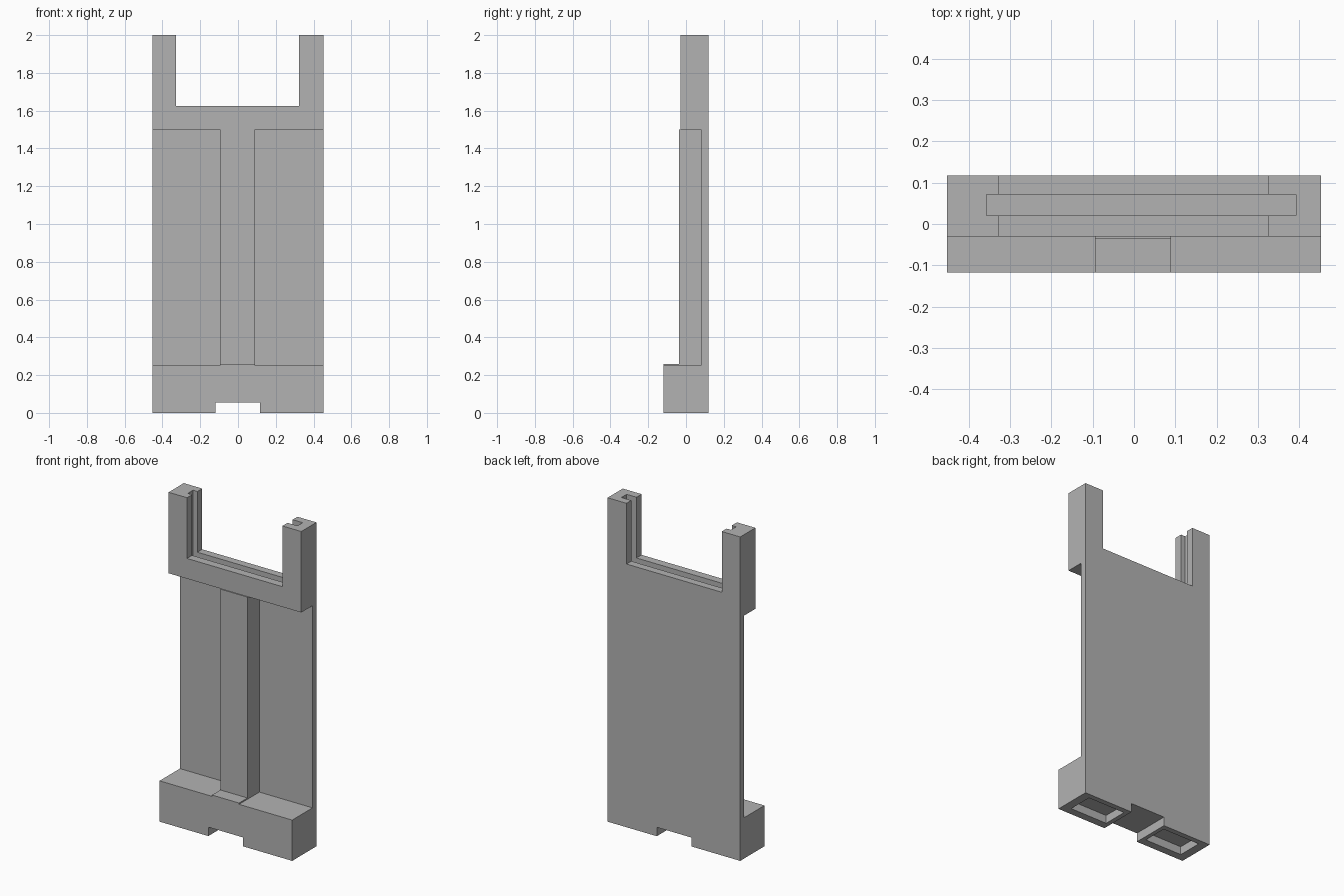
import bpy
import bmesh
from mathutils import Vector

cube = bpy.data.objects.get("Cube")
if cube:
    bpy.data.objects.remove(cube, do_unlink=True)

grey = bpy.data.materials.new("plain grey")
grey.use_nodes = True
colour = (0.45, 0.45, 0.45, 1)
grey.diffuse_color = colour
grey.node_tree.nodes["Principled BSDF"].inputs["Base Color"].default_value = colour


def box(name, x, y, z):
    """Box spanning the (low, high) pairs on each axis."""
    bm = bmesh.new()
    bmesh.ops.create_cube(bm, size=1)
    for v in bm.verts:
        v.co = Vector(r[0] if c < 0 else r[1] for c, r in zip(v.co, (x, y, z)))
    mesh = bpy.data.meshes.new(name)
    bm.to_mesh(mesh)
    bm.free()
    mesh.materials.append(grey)
    obj = bpy.data.objects.new(name, mesh)
    bpy.context.collection.objects.link(obj)
    return obj


def combine(target, tool, operation):
    mod = target.modifiers.new(tool.name, "BOOLEAN")
    mod.operation = operation
    mod.solver = "EXACT"
    mod.object = tool
    bpy.context.view_layer.objects.active = target
    bpy.ops.object.modifier_apply(modifier=mod.name)
    bpy.data.objects.remove(tool, do_unlink=True)


W, BACK, FRONT = 0.453, 0.118, -0.118
RIB = (-0.095, 0.09)
OUT = 0.6

# Upright panel with a thick foot and a slightly proud centre rib
holder = box("holder_body", (-W, W), (-0.03, BACK), (0, 2))
combine(holder, box("foot", (-W, W), (FRONT, BACK), (0, 0.26)), "UNION")
combine(holder, box("rib", RIB, (-0.036, 0.05), (0.2, 1.5)), "UNION")

cutters = [
    # Gap between the two upper posts, and the slot running inside them
    box("top_gap", (-0.327, 0.324), (-OUT, OUT), (1.625, 2.2)),
    box("slot", (-0.357, 0.392), (0.02, 0.071), (1.55, 2.2)),
    # Deep recesses on both sides of the rib
    box("recess_right", (-OUT, RIB[0]), (-OUT, 0.08), (0.252, 1.5)),
    box("recess_left", (RIB[1], OUT), (-OUT, 0.08), (0.252, 1.5)),
    # Notch through the foot and pockets under it
    box("notch", (-0.12, 0.117), (-OUT, OUT), (-0.1, 0.055)),
    box("pocket_right", (-0.4, -0.145), (-0.07, 0.085), (-0.1, 0.05)),
    box("pocket_left", (0.145, 0.4), (-0.07, 0.085), (-0.1, 0.05)),
]
for cutter in cutters:
    combine(holder, cutter, "DIFFERENCE")
